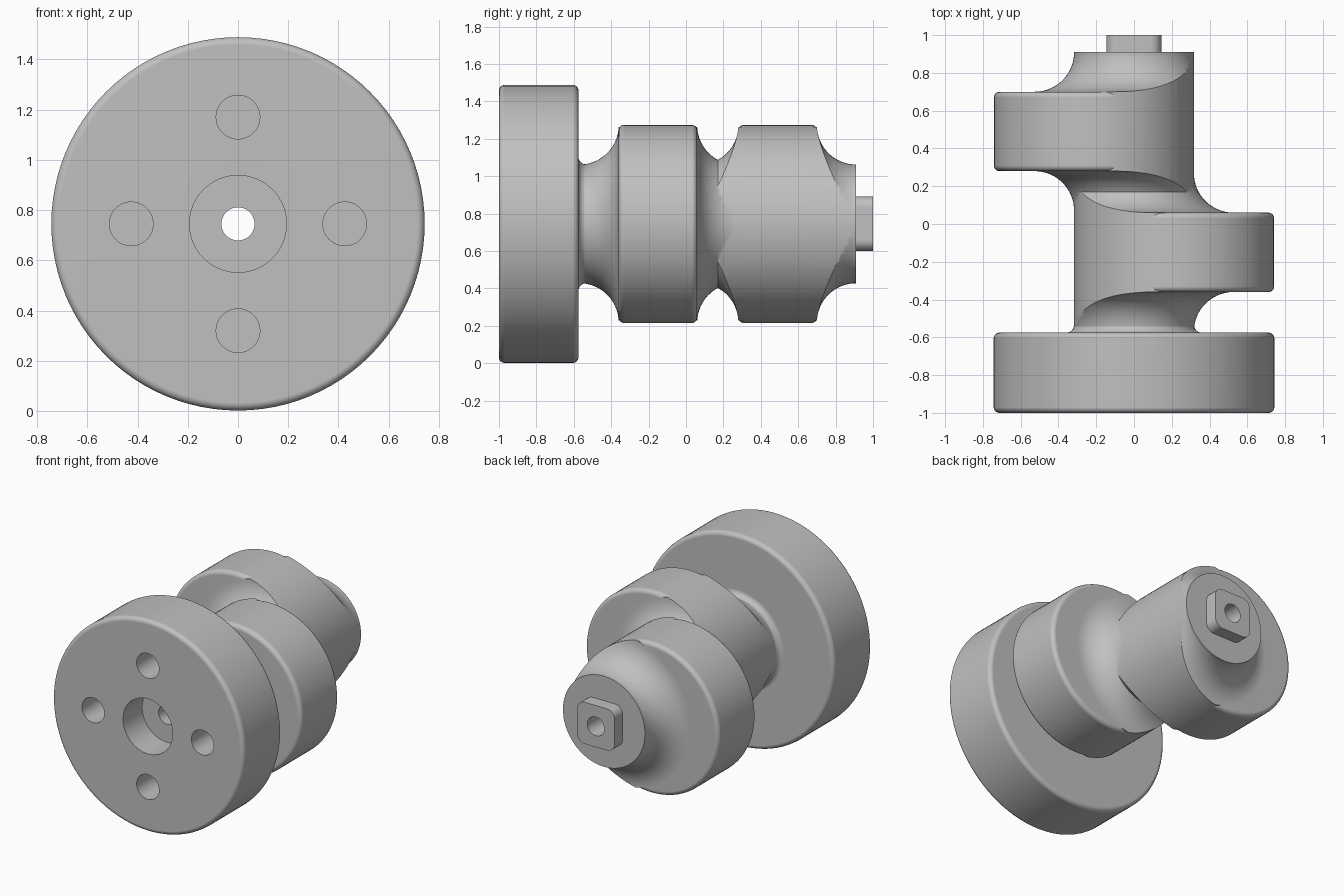
import bpy, bmesh, math
from mathutils import Vector

AXIS_Z = 0.745
SHAFT_R = 0.318
LOBE_R = 0.53
FLARE = 0.21
ROUND = 0.03

cube = bpy.data.objects.get("Cube")
if cube:
    bpy.data.objects.remove(cube, do_unlink=True)

steel = bpy.data.materials.new("grey_metal")
steel.use_nodes = True
steel.diffuse_color = (0.53, 0.53, 0.53, 1)
bsdf = next(n for n in steel.node_tree.nodes if n.type == 'BSDF_PRINCIPLED')
bsdf.inputs["Base Color"].default_value = (0.53, 0.53, 0.53, 1)


def finish(name, bm):
    bmesh.ops.recalc_face_normals(bm, faces=bm.faces)
    mesh = bpy.data.meshes.new(name)
    bm.to_mesh(mesh)
    bm.free()
    mesh.materials.append(steel)
    obj = bpy.data.objects.new(name, mesh)
    bpy.context.collection.objects.link(obj)
    return obj


def arc(r, y, radius, start, end, steps=6):
    """Points of an arc in (radius, y) space, angles in degrees."""
    angles = [math.radians(start + (end - start) * i / steps) for i in range(steps + 1)]
    return [(r + radius * math.cos(a), y + radius * math.sin(a)) for a in angles]


def lathe(name, profile, x=0, z=0, steps=96):
    """Turn a (radius, y) profile around an axis parallel to y."""
    bm = bmesh.new()
    verts = [bm.verts.new((r, y, 0)) for r, y in profile]
    edges = [bm.edges.new(pair) for pair in zip(verts, verts[1:])]
    bmesh.ops.spin(bm, geom=verts + edges, cent=(0, 0, 0), axis=(0, 1, 0),
                   angle=math.tau, steps=steps, use_duplicate=False)
    bmesh.ops.remove_doubles(bm, verts=bm.verts, dist=1e-5)
    bmesh.ops.translate(bm, verts=bm.verts, vec=(x, 0, AXIS_Z + z))
    return finish(name, bm)


def cylinder(name, radius, y0, y1, x=0, z=0, steps=96):
    return lathe(name, [(0, y0), (radius, y0), (radius, y1), (0, y1)], x, z, steps)


def rounded_disc(radius, y0, y1):
    """Outer part of a disc profile with rounded rims."""
    return (arc(radius - ROUND, y0 + ROUND, ROUND, -90, 0)
            + arc(radius - ROUND, y1 - ROUND, ROUND, 0, 90))


def combine(target, other, operation):
    mod = target.modifiers.new(operation.lower(), 'BOOLEAN')
    mod.operation = operation
    mod.solver = 'EXACT'
    mod.object = other
    bpy.context.view_layer.objects.active = target
    bpy.ops.object.modifier_apply(modifier=mod.name)
    bpy.data.objects.remove(other, do_unlink=True)


def make_lobe(name, x, y0, y1):
    """Offset round lobe whose faces flare into the shaft."""
    flare_r = SHAFT_R - 0.001 + FLARE
    front = arc(flare_r, y0 - FLARE, FLARE, 176, 90, 14)
    back = arc(flare_r, y1 + FLARE, FLARE, 270, 184, 14)
    spool = lathe(name + "_flare",
                  [(0, front[0][1])] + front + back + [(0, back[-1][1])])
    combine(spool, cylinder("clip", LOBE_R - 0.0005, -2, 2, x), 'INTERSECT')
    lobe = lathe(name, [(0, y0)] + rounded_disc(LOBE_R, y0, y1) + [(0, y1)], x)
    combine(lobe, spool, 'UNION')
    return lobe


def make_drive_tip():
    """Rounded square key on the back end."""
    bm = bmesh.new()
    half, corner = 0.146, 0.06
    inner = half - corner
    points = []
    for start, sx, sz in ((0, 1, 1), (90, -1, 1), (180, -1, -1), (270, 1, -1)):
        points += arc(sx * inner, sz * inner, corner, start, start + 90)
    face = bm.faces.new([bm.verts.new((px, 0.85, AXIS_Z + pz)) for px, pz in points])
    moved = bmesh.ops.extrude_face_region(bm, geom=[face])["geom"]
    bmesh.ops.translate(bm, verts=[v for v in moved if isinstance(v, bmesh.types.BMVert)],
                        vec=Vector((0, 0.15, 0)))
    return finish("drive_tip", bm)


# Flange and shaft in one turned profile
body = lathe("eccentric_shaft",
             [(0, -1)] + rounded_disc(0.743, -1, -0.575)
             + arc(SHAFT_R + 0.04, -0.535, 0.04, 270, 180)
             + [(SHAFT_R, 0.91), (0, 0.91)])

# Two opposed lobes and the drive tip
combine(body, make_lobe("front_lobe", 0.212, -0.36, 0.06), 'UNION')
combine(body, make_lobe("back_lobe", -0.212, 0.28, 0.70), 'UNION')
combine(body, make_drive_tip(), 'UNION')

# Counterbore, through bore and four blind bolt holes
combine(body, cylinder("counterbore", 0.193, -1.1, -0.787, steps=64), 'DIFFERENCE')
combine(body, cylinder("bore", 0.066, -1.1, 1.1, steps=48), 'DIFFERENCE')
for i in range(4):
    a = i * math.pi / 2
    hole = cylinder("bolt_hole", 0.087, -1.1, -0.72,
                    0.425 * math.cos(a), 0.425 * math.sin(a), 48)
    combine(body, hole, 'DIFFERENCE')

# Smooth turned surfaces with crisp machined edges
bpy.ops.object.select_all(action='DESELECT')
body.select_set(True)
bpy.context.view_layer.objects.active = body
bpy.ops.object.shade_smooth_by_angle(angle=math.radians(30))
normals = body.modifiers.new("flat_face_normals", 'WEIGHTED_NORMAL')
normals.keep_sharp = True
